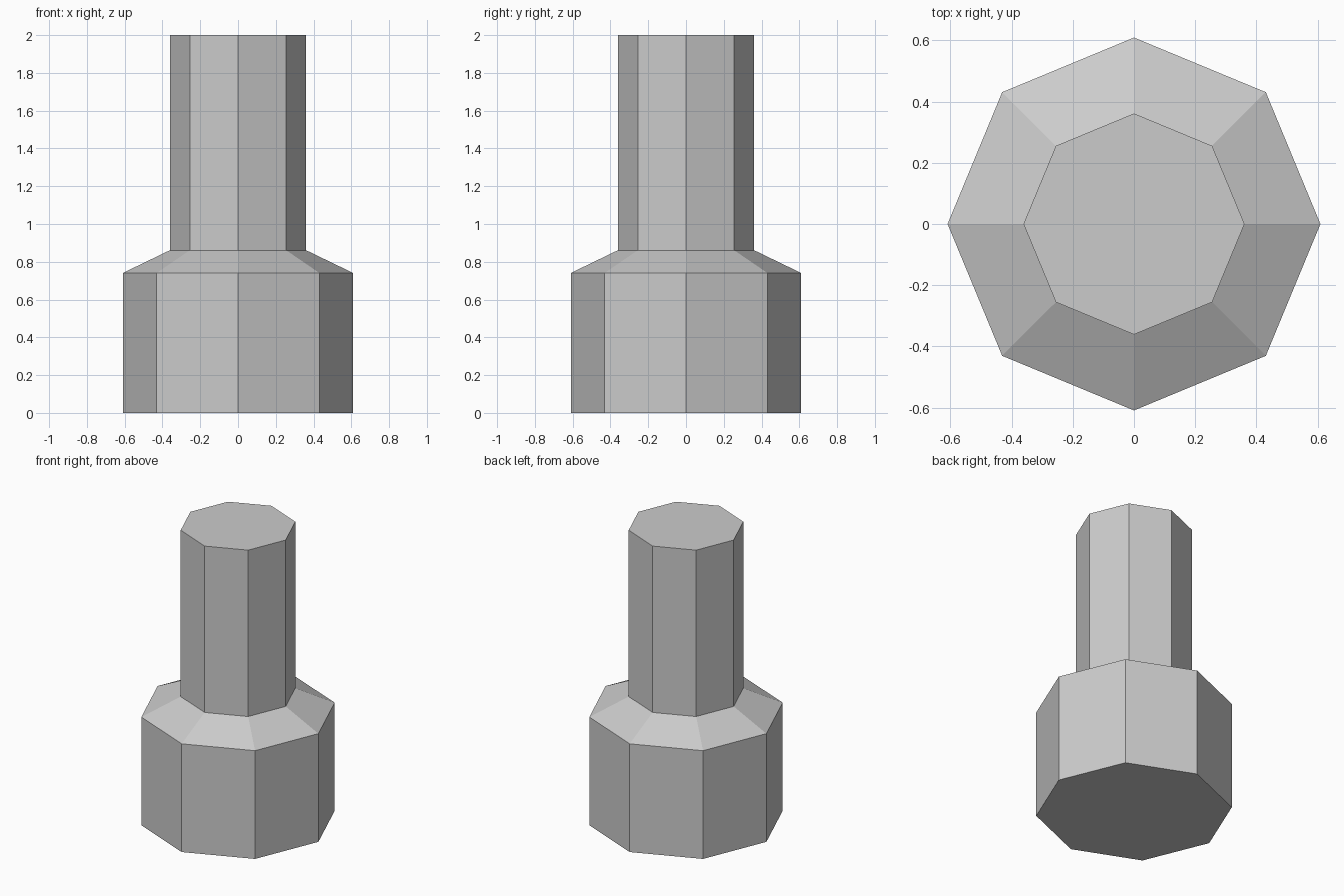
import bpy, bmesh
from math import cos, sin, tau

if "Cube" in bpy.data.objects:
    bpy.data.objects.remove(bpy.data.objects["Cube"])

SIDES = 8
# Profile (radius, height): wide base, sloped shoulder, narrow neck
PROFILE = [(0.609, 0.0), (0.609, 0.741), (0.361, 0.861), (0.361, 2.0)]

bm = bmesh.new()
rings = [[bm.verts.new((r * cos(tau * i / SIDES), r * sin(tau * i / SIDES), z))
          for i in range(SIDES)] for r, z in PROFILE]

# Flat side walls between neighbouring rings
for low, high in zip(rings, rings[1:]):
    for i in range(SIDES):
        j = (i + 1) % SIDES
        bm.faces.new((low[i], low[j], high[j], high[i]))

# Bottom and top caps
bm.faces.new(rings[0][::-1])
bm.faces.new(rings[-1])

mesh = bpy.data.meshes.new("stepped_post")
bm.to_mesh(mesh)
bm.free()
bpy.context.collection.objects.link(bpy.data.objects.new("stepped_post", mesh))
